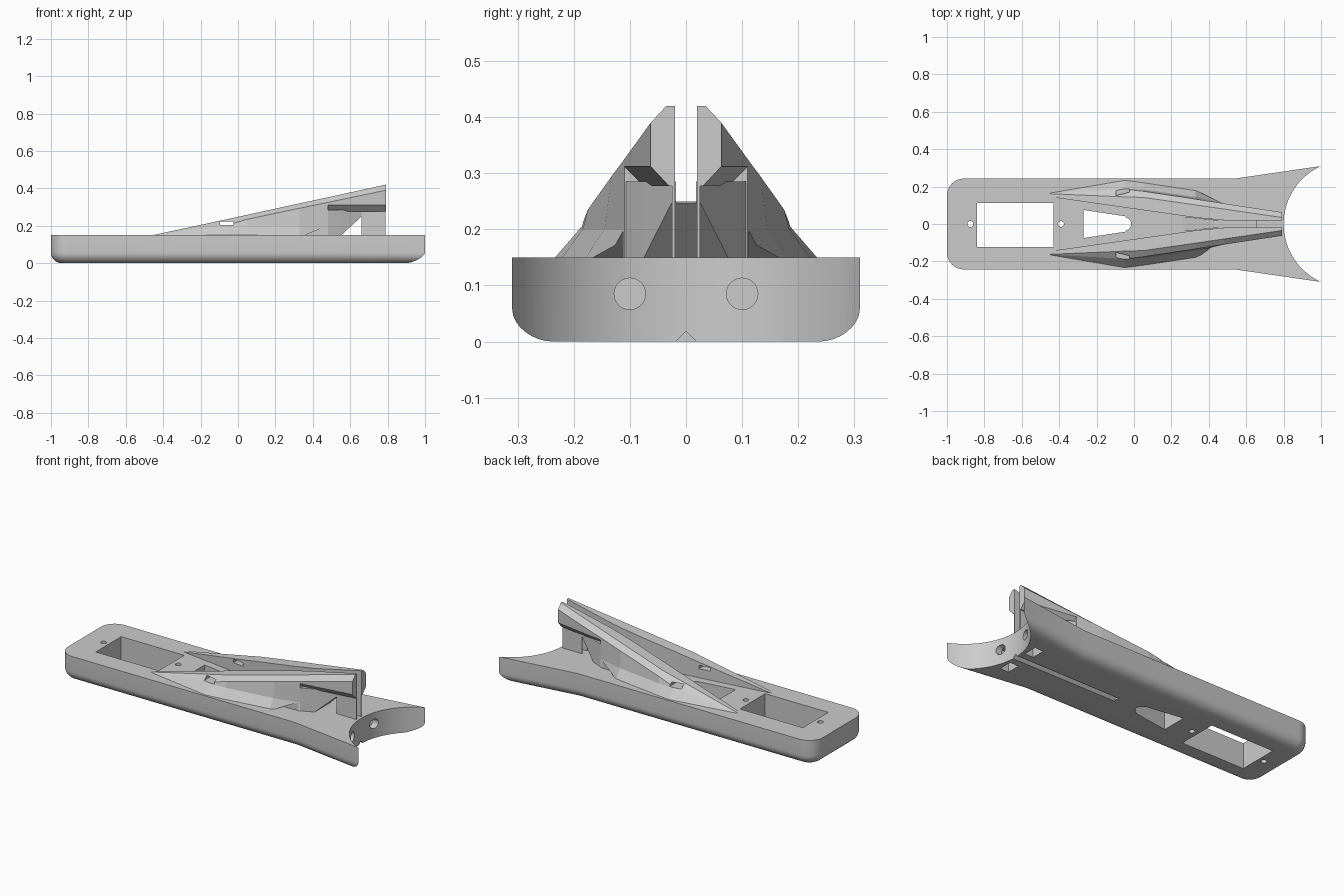
import bpy
import bmesh
import math

cube = bpy.data.objects.get("Cube")
if cube:
    bpy.data.objects.remove(cube, do_unlink=True)

grey = bpy.data.materials.new("plain grey")
grey.use_nodes = True
colour = (0.6, 0.6, 0.6, 1)
grey.diffuse_color = colour
grey.node_tree.nodes["Principled BSDF"].inputs["Base Color"].default_value = colour


def loft(name, rings):
    """Closed solid through rings with equal point counts."""
    bm = bmesh.new()
    loops = [[bm.verts.new(p) for p in ring] for ring in rings]
    n = len(loops[0])
    for a, b in zip(loops, loops[1:]):
        for i in range(n):
            j = (i + 1) % n
            bm.faces.new((a[i], a[j], b[j], b[i]))
    bm.faces.new(loops[0])
    bm.faces.new(loops[-1])
    bmesh.ops.recalc_face_normals(bm, faces=bm.faces)
    me = bpy.data.meshes.new(name)
    bm.to_mesh(me)
    bm.free()
    me.materials.append(grey)
    ob = bpy.data.objects.new(name, me)
    bpy.context.collection.objects.link(ob)
    return ob


def sections(name, stations):
    """Solid through (x, [(y, z), ...]) cross-sections."""
    return loft(name, [[(x, y, z) for y, z in pts] for x, pts in stations])


def upright(name, plan, z0=-0.1, z1=0.3):
    return loft(name, [[(x, y, z) for x, y in plan] for z in (z0, z1)])


def box(x0, x1, y0, y1, z0, z1):
    return upright("cutter", [(x0, y0), (x1, y0), (x1, y1), (x0, y1)], z0, z1)


def circle(cx, cy, r, n, start=0, sweep=2 * math.pi):
    return [(cx + r * math.cos(start + sweep * i / n),
             cy + r * math.sin(start + sweep * i / n)) for i in range(n)]


def mirror(ob):
    ob.modifiers.new("mirror", "MIRROR").use_axis = (False, True, False)


def finish(ob, cutters=(), smooth=False):
    """Apply modifiers and cuts, then remove the cutters."""
    for c in cutters:
        c.hide_render = True
        m = ob.modifiers.new("cut", "BOOLEAN")
        m.operation, m.solver, m.object = "DIFFERENCE", "EXACT", c
    bpy.context.view_layer.update()
    dg = bpy.context.evaluated_depsgraph_get()
    me = bpy.data.meshes.new_from_object(ob.evaluated_get(dg))
    ob.modifiers.clear()
    ob.data = me
    for c in cutters:
        bpy.data.objects.remove(c, do_unlink=True)
    if smooth:
        for p in me.polygons:
            p.use_smooth = True
        me.set_sharp_from_angle(angle=math.radians(28))


# Base plate with rounded left corners, flared end and rolled bottom edge
def outline(inset, z):
    w, r = 0.243 - inset, 0.09 - inset
    half = [(1.14, 0.33 - inset), (0.54, w)]
    half += [(-0.91 - r * math.sin(a), w - r + r * math.cos(a))
             for a in (math.pi / 2 * i / 8 for i in range(9))]
    return [(x, y, z) for x, y in half + [(x, -y) for x, y in reversed(half)]]


roll = 0.058
rings = []
for i in range(9):
    a = math.pi / 2 * i / 8
    rings.append(outline(roll * (1 - math.sin(a)), roll * (1 - math.cos(a))))
rings.append(outline(0, 0.15))
base = loft("base_plate", rings)

cuts = [
    upright("cutter", circle(1.14, 0, 0.34, 96)),
    box(-0.84, -0.43, -0.123, 0.113, -0.1, 0.3),
    upright("cutter", [(-0.27, -0.075), (-0.05, -0.042)]
            + circle(-0.05, 0, 0.035, 9, -math.pi / 2 + 0.3, math.pi - 0.3)
            + [(-0.05, 0.042), (-0.27, 0.075)]),
    sections("cutter", [(x, [(-0.03, -0.012), (0.03, -0.012), (0, 0.018)])
                        for x in (0.12, 0.9)]),
]
for x in (-0.875, -0.39):
    cuts.append(upright("cutter", circle(x, 0, 0.016, 20)))
for s in (-0.1, 0.1):
    cuts.append(sections("cutter", [(x, circle(s, 0.085, 0.028, 28))
                                    for x in (0.69, 0.95)]))
    cuts.append(box(0.73, 0.785, s - 0.04, s + 0.04, -0.1, 0.115))
finish(base, cuts, smooth=True)

# Pair of sloping rails with flared lower skirts
Z = 0.148


def rail(x, inner, top, outer, edge, skirt, foot):
    return x, [(inner, Z), (inner, top), (outer, top), edge, skirt, (foot, Z)]


rails = sections("sloping_rails", [
    rail(-0.45, 0.145, 0.151, 0.162, (0.164, 0.15), (0.166, 0.149), 0.168),
    rail(-0.05, 0.088, 0.237, 0.145, (0.186, 0.206), (0.19, 0.2), 0.235),
    rail(0.05, 0.074, 0.259, 0.142, (0.175, 0.235), (0.184, 0.2), 0.222),
    rail(0.33, 0.034, 0.32, 0.102, (0.133, 0.294), (0.145, 0.2), 0.18),
    rail(0.48, 0.02, 0.352, 0.08, (0.11, 0.325), (0.11, 0.2), 0.11),
])
mirror(rails)
slots = []
for s in (-1, 1):
    y0, y1 = sorted((s * 0.05, s * 0.3))
    slots.append(box(-0.095, -0.025, y0, y1, 0.203, 0.223))
# Undercut below the rear tail of each skirt
for s in (-1, 1):
    slots.append(loft("cutter", [[(x, s * y, z) for x, z in
                                  ((0.335, 0.14), (0.49, 0.14), (0.49, 0.205))]
                                 for y in (0.112, 0.3)]))
finish(rails, slots)

# Raised heads overhanging the flared end
heads = sections("rail_heads", [
    (0.48, [(0.02, 0.277), (0.02, 0.352), (0.08, 0.352),
            (0.11, 0.325), (0.11, 0.312), (0.075, 0.277)]),
    (0.79, [(0.02, 0.277), (0.02, 0.42), (0.035, 0.42),
            (0.063, 0.39), (0.063, 0.312), (0.03, 0.277)]),
])
mirror(heads)
finish(heads)

# Tapered webs under the heads, with a slanted lower edge
webs = sections("support_webs", [
    (x, [(0.018, lo), (0.018, 0.285), (y, 0.285), (y, lo)])
    for x, y, lo in ((0.475, 0.109, Z), (0.55, 0.076, Z), (0.66, 0.024, 0.25))
])
mirror(webs)
finish(webs)

# Thin end posts
posts = sections("end_posts", [
    (x, [(0.02, Z), (0.02, 0.3), (0.025, 0.3), (0.025, Z)]) for x in (0.66, 0.788)
])
mirror(posts)
finish(posts)

# Low bridge joining both rails
sections("centre_bridge", [
    (x, [(-w, lo), (-w, hi), (w, hi), (w, lo)])
    for x, w, lo, hi in ((0.26, 0.04, Z, 0.151), (0.43, 0.022, Z, 0.25),
                         (0.55, 0.019, Z, 0.25), (0.657, 0.019, 0.247, 0.25))
])
